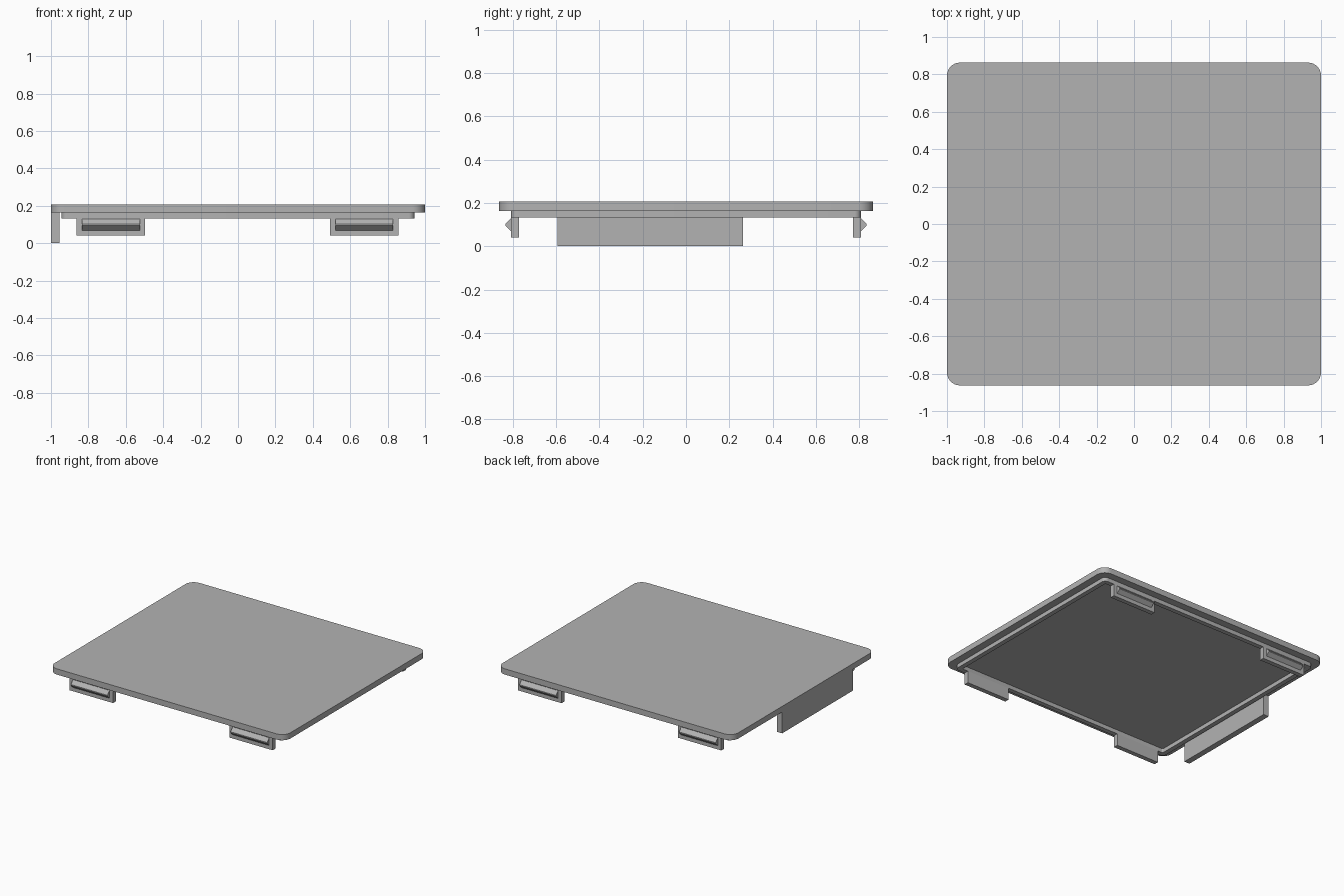
import bpy, bmesh
from math import cos, sin, pi

old = bpy.data.objects.get("Cube")
if old:
    bpy.data.objects.remove(old, do_unlink=True)

grey = bpy.data.materials.new("plain grey")
grey.use_nodes = True
COLOUR = (0.45, 0.45, 0.45, 1)
grey.diffuse_color = COLOUR
grey.node_tree.nodes["Principled BSDF"].inputs["Base Color"].default_value = COLOUR


def finish(name, bm, smooth=False):
    bmesh.ops.recalc_face_normals(bm, faces=bm.faces)
    mesh = bpy.data.meshes.new(name)
    bm.to_mesh(mesh)
    bm.free()
    mesh.materials.append(grey)
    obj = bpy.data.objects.new(name, mesh)
    bpy.context.collection.objects.link(obj)
    if smooth:
        bpy.ops.object.select_all(action="DESELECT")
        obj.select_set(True)
        bpy.context.view_layer.objects.active = obj
        bpy.ops.object.shade_smooth_by_angle()
    return obj


def rounded(hx, hy, r, steps=8):
    """Outline of a rectangle with rounded corners, counter-clockwise."""
    pts = []
    for i, (sx, sy) in enumerate([(1, 1), (-1, 1), (-1, -1), (1, -1)]):
        for k in range(steps + 1):
            a = (i + k / steps) * pi / 2
            pts.append((sx * (hx - r) + r * cos(a), sy * (hy - r) + r * sin(a)))
    return pts


def loop(bm, pts, z):
    return [bm.verts.new((x, y, z)) for x, y in pts]


def bridge(bm, a, b):
    for i in range(len(a)):
        j = (i + 1) % len(a)
        bm.faces.new((a[i], a[j], b[j], b[i]))


def prism(name, profile, x0, x1):
    """Extrude a (y, z) profile along x."""
    bm = bmesh.new()
    a, b = [[bm.verts.new((x, y, z)) for y, z in profile] for x in (x0, x1)]
    bridge(bm, a, b)
    bm.faces.new(a)
    bm.faces.new(b)
    return finish(name, bm)


TOP, UNDER, RIM = 0.207, 0.163, 0.132

# Cover plate with rounded corners
bm = bmesh.new()
outline = rounded(1.0, 0.863, 0.07)
low, high = loop(bm, outline, UNDER), loop(bm, outline, TOP)
bridge(bm, low, high)
bm.faces.new(low)
bm.faces.new(high)
finish("cover_plate", bm, True)

# Thin locating rim under the plate
bm = bmesh.new()
outer, inner = rounded(0.943, 0.807, 0.03), rounded(0.908, 0.772, 0.01)
rings = [loop(bm, outer, UNDER), loop(bm, outer, RIM),
         loop(bm, inner, RIM), loop(bm, inner, UNDER)]
for a, b in zip(rings, rings[1:]):
    bridge(bm, a, b)
finish("locating_rim", bm, True)

# Snap clips: a flat tongue with a wedge hook on its outer face
for side, s in (("front", -1), ("back", 1)):
    for end, cx in (("right", -0.68), ("left", 0.675)):
        tongue = [(s * 0.772, 0.04), (s * 0.807, 0.04), (s * 0.807, RIM), (s * 0.772, RIM)]
        hook = [(s * 0.806, 0.068), (s * 0.834, 0.094), (s * 0.834, 0.102), (s * 0.806, 0.13)]
        prism(f"{side}_{end}_clip_tongue", tongue, cx - 0.184, cx + 0.184)
        prism(f"{side}_{end}_clip_hook", hook, cx - 0.155, cx + 0.155)

# Long skirt tab hanging from the right edge
tab = [(-0.593, 0), (0.263, 0), (0.263, UNDER), (-0.593, UNDER)]
prism("side_tab", tab, -1.0, -0.955)
